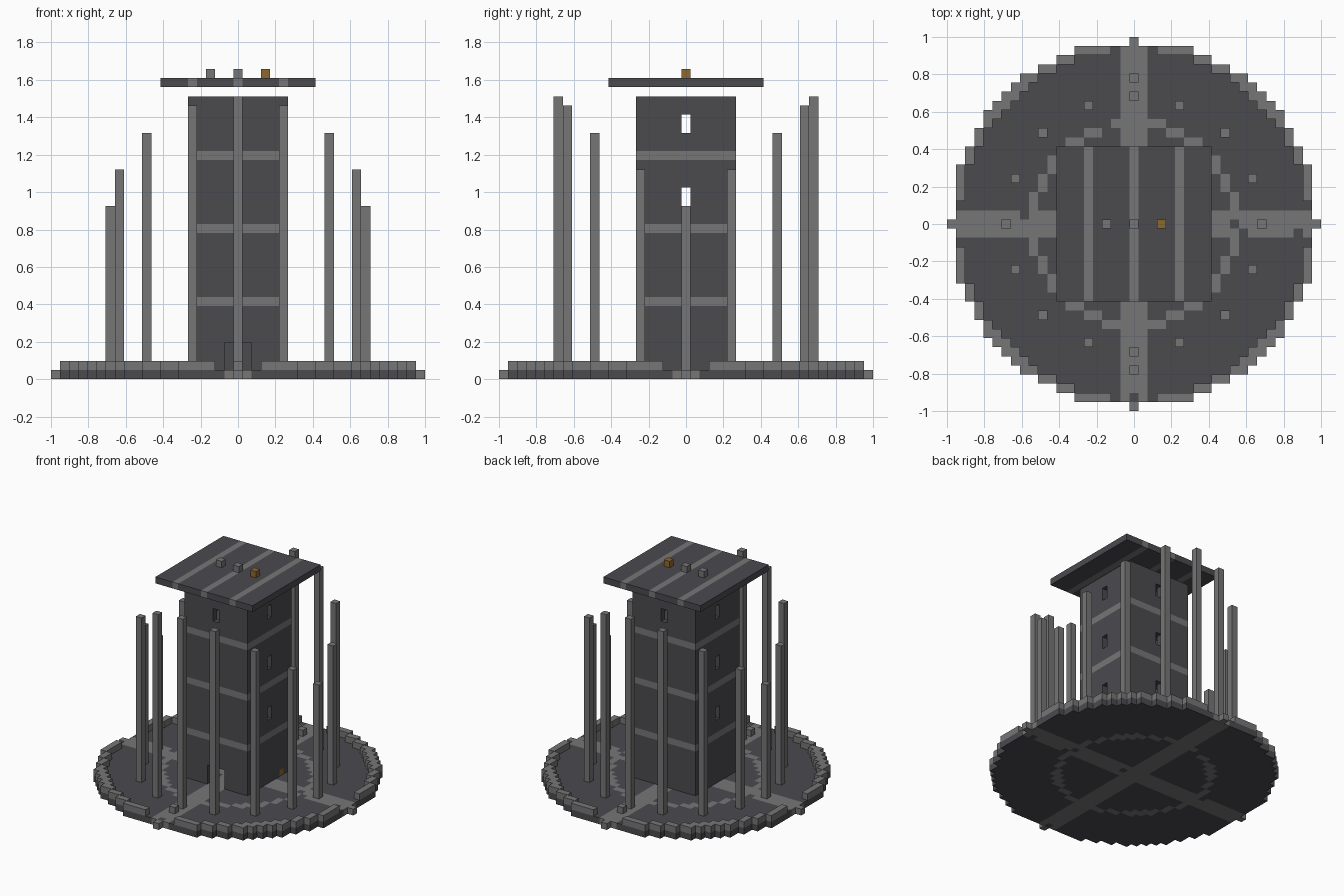
import bpy
import bmesh
from mathutils import Vector

cube = bpy.data.objects.get("Cube")
if cube:
    bpy.data.objects.remove(cube, do_unlink=True)

U = 2 / 41  # block size
DARK, LIGHT, AMBER = range(3)


def make_material(name, rgb):
    mat = bpy.data.materials.new(name)
    mat.use_nodes = True
    color = (*rgb, 1)
    mat.diffuse_color = color
    bsdf = mat.node_tree.nodes["Principled BSDF"]
    bsdf.inputs["Base Color"].default_value = color
    bsdf.inputs["Roughness"].default_value = 0.9
    return mat


materials = [make_material("dark stone", (0.07, 0.069, 0.078)),
             make_material("light stone", (0.182, 0.182, 0.18)),
             make_material("amber lamp", (0.27, 0.14, 0.025))]


def build(name, cells):
    """Make one mesh from blocks {(i, j, k): colour}, keeping only outer faces."""
    bm = bmesh.new()
    for cell, color in cells.items():
        for axis in range(3):
            for side in (-1, 1):
                near = list(cell)
                near[axis] += side
                if tuple(near) in cells:
                    continue
                n, a, b = Vector(), Vector(), Vector()
                n[axis] = side / 2
                a[(axis + 1) % 3] = 0.5
                b[(axis + 2) % 3] = side / 2
                mid = Vector(cell) + Vector((0, 0, 0.5)) + n
                corners = (mid - a - b, mid + a - b, mid + a + b, mid - a + b)
                face = bm.faces.new([bm.verts.new(c * U) for c in corners])
                face.material_index = color
    bmesh.ops.remove_doubles(bm, verts=bm.verts, dist=U / 100)
    mesh = bpy.data.meshes.new(name)
    bm.to_mesh(mesh)
    bm.free()
    for mat in materials:
        mesh.materials.append(mat)
    obj = bpy.data.objects.new(name, mesh)
    bpy.context.scene.collection.objects.link(obj)
    return obj


def square(half):
    span = range(-half, half + 1)
    return [(i, j) for i in span for j in span]


# Round base with crossing paths and a ring of paving
worn = {(11, 0), (12, -1), (18, -1), (-12, 1), (0, -19), (2, 0), (-3, 11)}
base, rim = {}, {}
for i, j in square(20):
    r = (i * i + j * j) ** 0.5
    if r > 20:
        continue
    path = min(abs(i), abs(j)) <= 1
    paved = (path or 10.5 <= r <= 11.5) and (i, j) not in worn
    base[i, j, 0] = LIGHT if paved else DARK
    # Low kerb, open where the paths leave
    if r > 19 and min(abs(i), abs(j)) > 2:
        rim[i, j, 1] = LIGHT
build("round_base", base)
build("kerb", rim)

# Hollow tower with light bands, slit windows and a front door
walls, floors = {}, {}
for k in range(1, 31):
    band = k in (8, 16, 24)
    for i, j in square(5):
        if max(abs(i), abs(j)) < 5:
            if band:
                floors[i, j, k] = DARK
            continue
        window = min(abs(i), abs(j)) == 0 and k > 10 and k % 8 in (3, 4)
        door = j == -5 and abs(i) <= 1 and k <= 3
        if not (window or door):
            walls[i, j, k] = LIGHT if band else DARK
walls[5, 3, 1] = AMBER
build("tower_walls", walls)
build("tower_floors", floors)

# Floating roof slab with three stripes
build("roof", {(i, j, 32): LIGHT if i in (-5, 0, 5) else DARK for i, j in square(8)})
for name, i, color in (("roof_block_right", -3, LIGHT), ("roof_block_middle", 0, LIGHT),
                       ("roof_lamp", 3, AMBER)):
    build(name, {(i, 0, 33): color})

# Ring of standing pillars, mirrored on both axes
for x, y, height in ((10, 10, 27), (13, 5, 23), (5, 13, 30), (14, 0, 19), (0, 14, 31), (0, 16, 2)):
    kind = "pillar" if height > 2 else "path_block"
    for px, py in sorted({(sx * x, sy * y) for sx in (-1, 1) for sy in (-1, 1)}):
        build(kind, {(px, py, k): LIGHT for k in range(1, height)})
